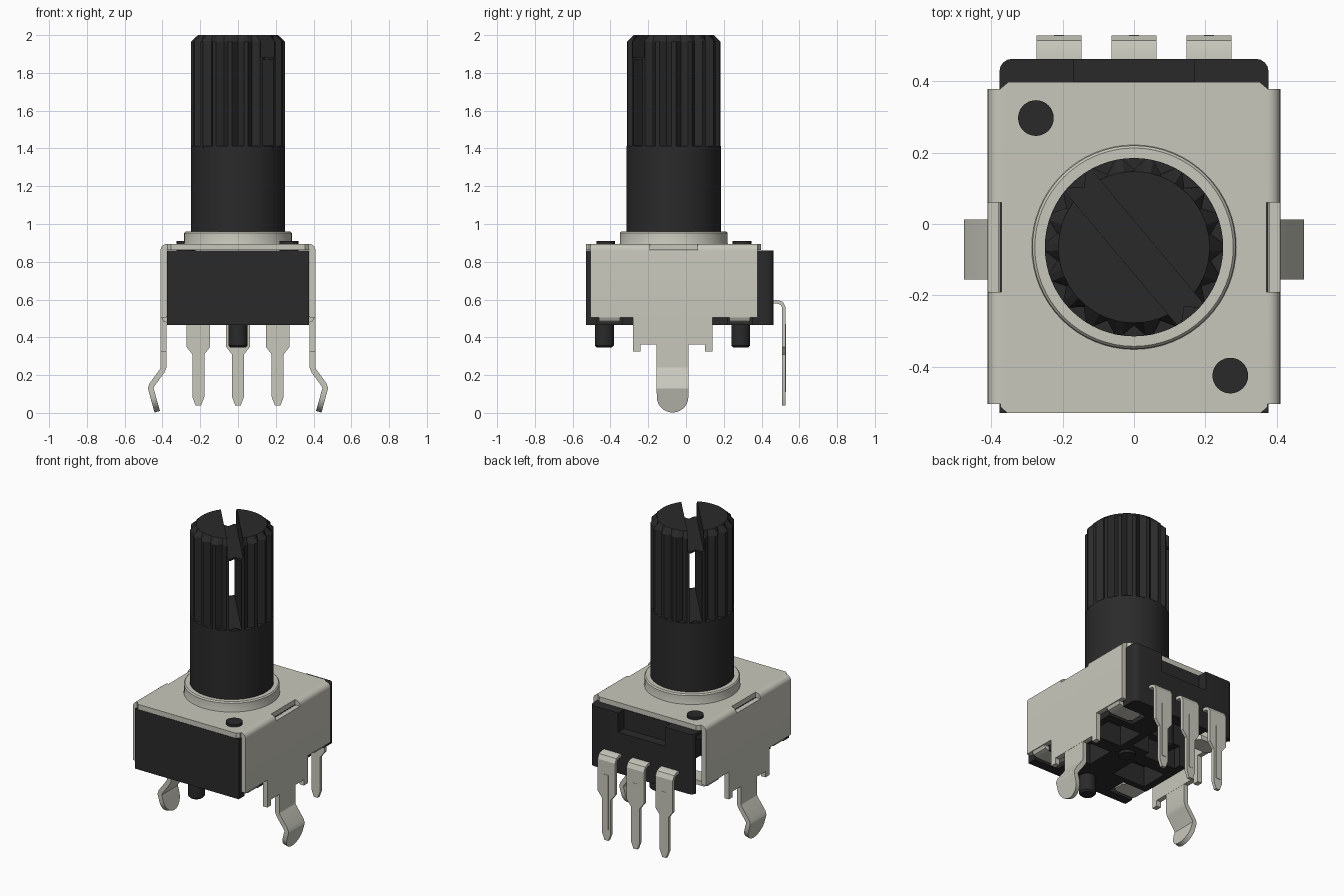
import bpy, bmesh, math
from mathutils import Vector, Matrix

if "Cube" in bpy.data.objects:
    bpy.data.objects.remove(bpy.data.objects["Cube"])


def material(name, rgb):
    m = bpy.data.materials.new(name)
    m.use_nodes = True
    m.diffuse_color = (*rgb, 1)
    b = next(n for n in m.node_tree.nodes if n.type == 'BSDF_PRINCIPLED')
    b.inputs["Base Color"].default_value = (*rgb, 1)
    b.inputs["Roughness"].default_value = 0.6
    return m


METAL = material("light metal", (0.58, 0.575, 0.505))
BLACK = material("black plastic", (0.023, 0.023, 0.024))
SY = -0.065          # shaft centre in y


def activate(ob):
    bpy.ops.object.select_all(action='DESELECT')
    ob.select_set(True)
    bpy.context.view_layer.objects.active = ob


def smooth(ob):
    activate(ob)
    bpy.ops.object.shade_smooth_by_angle(angle=math.radians(25))


def loft(name, rings, mat):
    """Skin rings of equal point count and close both ends."""
    bm = bmesh.new()
    vs = [[bm.verts.new(p) for p in r] for r in rings]
    n = len(vs[0])
    for a, b in zip(vs, vs[1:]):
        for i in range(n):
            j = (i + 1) % n
            bm.faces.new((a[i], a[j], b[j], b[i]))
    bm.faces.new(vs[0][::-1])
    bm.faces.new(vs[-1])
    bmesh.ops.recalc_face_normals(bm, faces=bm.faces)
    me = bpy.data.meshes.new(name)
    bm.to_mesh(me)
    bm.free()
    ob = bpy.data.objects.new(name, me)
    bpy.context.collection.objects.link(ob)
    me.materials.append(mat)
    smooth(ob)
    return ob


def prism(name, pts, axis, a, b, mat):
    """Extrude a 2D outline along an axis from a to b."""
    def put(p, t):
        q = list(p)
        q.insert(axis, t)
        return q
    return loft(name, [[put(p, t) for p in pts] for t in (a, b)], mat)


def box(name, x0, x1, y0, y1, z0, z1, mat):
    return prism(name, [(x0, y0), (x1, y0), (x1, y1), (x0, y1)], 2, z0, z1, mat)


def turned(name, profile, x, y, mat, n=64):
    """Lathe a list of (radius, z) around a vertical axis."""
    rings = [[(x + r * math.cos(i * math.tau / n), y + r * math.sin(i * math.tau / n), z)
              for i in range(n)] for r, z in profile]
    return loft(name, rings, mat)


def ribbon(name, path, thick, place, mat):
    """Bent sheet strip: path of (u, z, half width), placed by a function (u, w, z)."""
    rings = []
    for i, (u, z, w) in enumerate(path):
        p, q = path[max(i - 1, 0)], path[min(i + 1, len(path) - 1)]
        t = Vector((q[0] - p[0], q[1] - p[1])).normalized()
        nx, nz = -t.y * thick / 2, t.x * thick / 2
        rings.append([place(u + s * nx, k * w, z + s * nz)
                      for s, k in ((1, -1), (1, 1), (-1, 1), (-1, -1))])
    return loft(name, rings, mat)


def cut(ob, cutters):
    for c in cutters:
        c.hide_render = True
        m = ob.modifiers.new("cut", 'BOOLEAN')
        m.operation, m.solver, m.object = 'DIFFERENCE', 'EXACT', c
        activate(ob)
        bpy.ops.object.modifier_apply(modifier=m.name)
        bpy.data.objects.remove(c)
    smooth(ob)


# Plastic body: rounded back corners, back recess, underside pockets, open rear bay
BX, r = 0.377, 0.035
outline = [(-BX, -0.53), (BX, -0.53)]
for cx, a0 in ((BX - r, 0), (-BX + r, 90)):
    outline += [(cx + r * math.cos(math.radians(a0 + k * 22.5)),
                 0.463 - r + r * math.sin(math.radians(a0 + k * 22.5))) for k in range(5)]
body = prism("body", outline, 2, 0.466, 0.861, BLACK)
cutters = [box("cutter", -0.17, 0.17, 0.4, 0.5, 0.735, 0.9, BLACK),
           box("cutter", -0.5, -0.19, 0.03, 0.435, 0.4, 0.84, BLACK),
           box("cutter", -0.2, 0.04, 0.03, 0.385, 0.4, 0.84, BLACK)]
for s in (-1, 1):
    for y0, y1 in ((-0.47, -0.34), (0.22, 0.35)):
        cutters.append(box("cutter", s * 0.2, s * 0.5, y0, y1, 0.4, 0.515, BLACK))
    for y0, y1 in ((-0.3, -0.11), (-0.02, 0.17)):
        cutters.append(box("cutter", s * 0.09, s * 0.33, y0, y1, 0.4, 0.6, BLACK))
cut(body, cutters)

# Locating pegs below, rivet heads above
for y, top, name in ((-0.432, 0.5, "front_peg"), (0.29, 0.85, "back_peg")):
    turned(name, [(0.04, 0.346), (0.05, 0.356), (0.05, top)], 0, y, BLACK, 32)
turned("centre_boss", [(0.05, 0.45), (0.05, 0.5)], 0, SY, BLACK, 32)
for x, y in ((-0.275, 0.297), (0.27, -0.425)):
    turned("rivet_head", [(0.05, 0.86), (0.05, 0.911)], x, y, BLACK, 32)

# Metal cover: top sheet, rounded shoulders with slots, side walls
half = [(0.355, -0.53), (0.374, -0.513), (0.374, -0.505), (0.36, -0.505),
        (0.36, 0.375), (0.374, 0.375), (0.374, 0.38), (0.352, 0.398)]
prism("cover_top", half + [(-x, y) for x, y in reversed(half)], 2, 0.862, 0.895, METAL)
R = 0.035
section = [(0.36, 0.862), (0.378, 0.862), (0.378, 0.505), (0.41, 0.505)]
section += [(0.41 - R + R * math.cos(math.radians(a)), 0.895 - R + R * math.sin(math.radians(a)))
            for a in range(0, 91, 15)] + [(0.36, 0.895)]
skirt = [(-0.28, 0.505), (-0.28, 0.325), (-0.24, 0.325), (-0.24, 0.363),
         (0.1, 0.363), (0.1, 0.325), (0.14, 0.325), (0.14, 0.505)]
for s, side in ((1, "left"), (-1, "right")):
    wall = prism(side + "_cover_wall", [(s * x, z) for x, z in section], 1, -0.505, 0.378, METAL)
    cut(wall, [box("cutter", s * 0.372, s * 0.45, -0.19, 0.06, 0.861, 0.95, METAL)])
    prism(side + "_skirt", skirt, 0, s * 0.378, s * 0.41, METAL)

    # Spring leg with rounded tip
    leg = [(0.394, 0.4, 0.084), (0.394, 0.24, 0.084), (0.402, 0.222, 0.084),
           (0.456, 0.148, 0.084), (0.462, 0.13, 0.084), (0.456, 0.11, 0.084)]
    for k in range(1, 9):
        a = math.radians(k * 10.8)
        h = 0.09 - 0.084 * math.sin(a)
        leg.append((0.428 + 0.034 * (h - 0.008) / 0.12, h, 0.084 * math.cos(a)))
    ribbon(side + "_leg", leg, 0.03, lambda u, w, z: (s * u, -0.071 + w, z), METAL)

    # Tabs bent under the body
    for y in (-0.405, 0.285):
        tab = [(0.394, 0.56, 0.055), (0.394, 0.515, 0.055), (0.385, 0.497, 0.055),
               (0.365, 0.49, 0.055), (0.24, 0.49, 0.055), (0.22, 0.49, 0.035)]
        ribbon(side + "_tab", tab, 0.03, lambda u, w, z: (s * u, y + w, z), METAL)

# Terminal pins with pressed centre ribs
pin = [(0.44, 0.588, 0.063), (0.485, 0.588, 0.063), (0.507, 0.58, 0.063), (0.518, 0.558, 0.063),
       (0.518, 0.35, 0.063), (0.518, 0.31, 0.032), (0.518, 0.085, 0.032), (0.518, 0.038, 0.014)]
for x in (-0.21, 0, 0.21):
    ribbon("terminal_pin", pin, 0.02, lambda u, w, z: (x + w, u, z), METAL)
    box("terminal_rib", x - 0.014, x + 0.014, 0.507, 0.53, 0.11, 0.47, METAL)

# Bushing collar and smooth shaft
turned("collar", [(0.29, 0.885), (0.285, 0.9), (0.285, 0.952), (0.278, 0.96), (0.24, 0.96)],
       0, SY, METAL)
turned("shaft_base", [(0.25, 0.9), (0.25, 1.412)], 0, SY, BLACK)

# Knurled shaft with chamfered top, screwdriver slot and through slit
TEETH = 18
star = []
for i in range(TEETH):
    for off, rad in ((-2.5, 0.25), (2.5, 0.25), (10, 0.219)):
        star.append((rad, math.radians(i * 360 / TEETH + off)))
rings = [[(min(q, lim) * math.cos(a), SY + min(q, lim) * math.sin(a), z) for q, a in star]
         for z, lim in ((1.40, 1), (1.965, 1), (2.0, 0.212))]
knurl = loft("knurled_shaft", rings, BLACK)
cutters = []
for z0, z1, w in ((1.416, 1.87, 0.038), (1.882, 2.1, 0.0475)):
    c = box("cutter", -0.4, 0.4, -w, w, z0, z1, BLACK)
    c.data.transform(Matrix.Translation((0, SY, 0)) @ Matrix.Rotation(math.radians(-50), 4, 'Z'))
    cutters.append(c)
cut(knurl, cutters)
